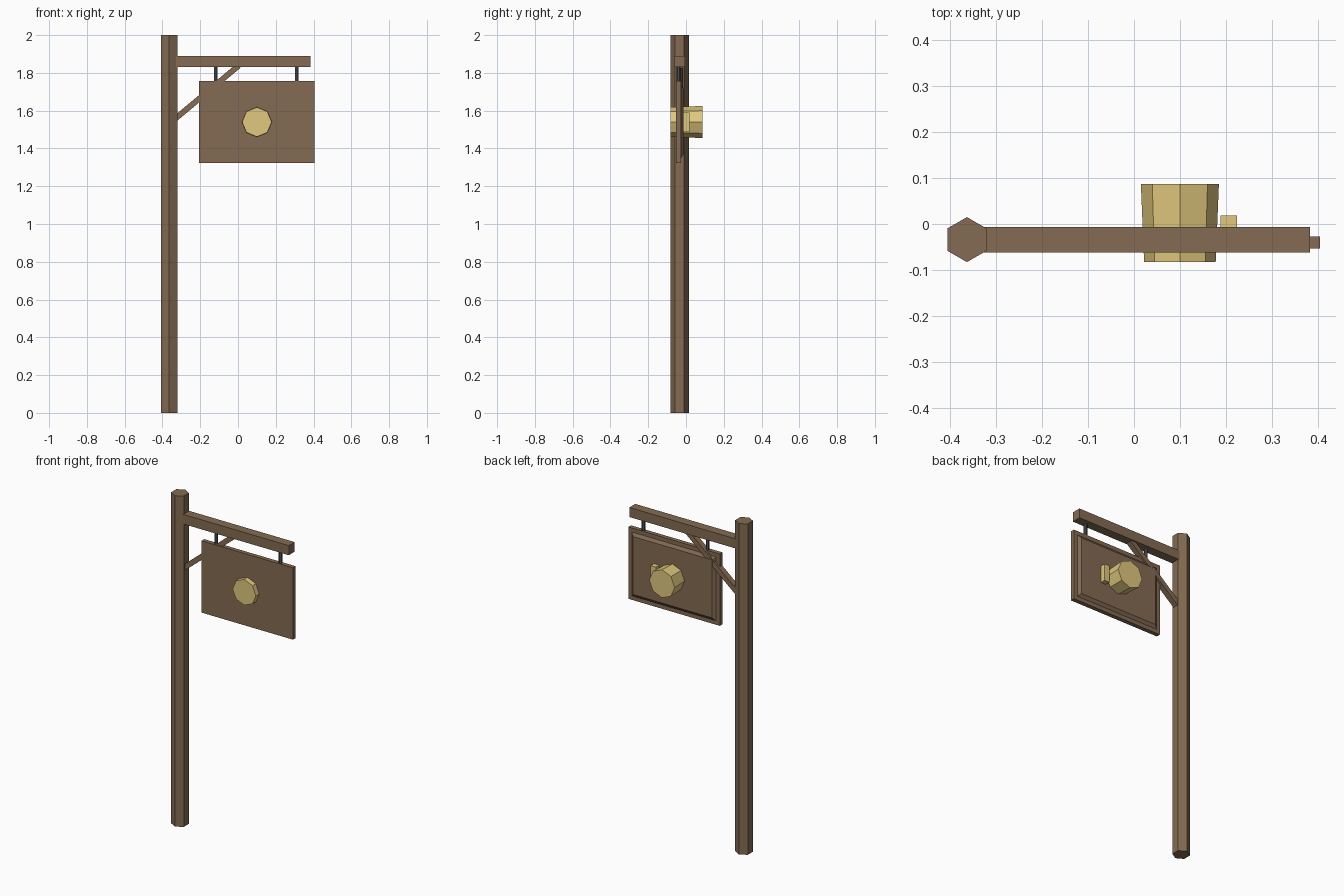
import bpy, bmesh, math
from mathutils import Matrix, Vector

if "Cube" in bpy.data.objects:
    bpy.data.objects.remove(bpy.data.objects["Cube"])


def material(name, rgb):
    m = bpy.data.materials.new(name)
    m.diffuse_color = (*rgb, 1)
    m.use_nodes = True
    m.node_tree.nodes["Principled BSDF"].inputs["Base Color"].default_value = m.diffuse_color
    return m


WOOD = material("wood", (0.23, 0.147, 0.085))
GOLD = material("gold", (0.75, 0.58, 0.21))
IRON = material("iron", (0.07, 0.08, 0.09))


def finish(name, bm, mat):
    bmesh.ops.recalc_face_normals(bm, faces=bm.faces)
    mesh = bpy.data.meshes.new(name)
    bm.to_mesh(mesh)
    bm.free()
    mesh.materials.append(mat)
    obj = bpy.data.objects.new(name, mesh)
    bpy.context.collection.objects.link(obj)
    return obj


def box(name, lo, hi, mat, back_inset=0):
    """Box between two corners; back_inset chamfers the +y side inward."""
    lo, hi = Vector(lo), Vector(hi)
    mid, size = (lo + hi) / 2, hi - lo
    bm = bmesh.new()
    bmesh.ops.create_cube(bm, size=1)
    for v in bm.verts:
        inset = back_inset if v.co.y > 0 else 0
        v.co = Vector((v.co.x * (size.x - 2 * inset), v.co.y * size.y,
                       v.co.z * (size.z - 2 * inset))) + mid
    return finish(name, bm, mat)


def prism(name, start, end, r1, r2, sides, mat, turn=0):
    """Straight n-sided prism running from start to end."""
    start, end = Vector(start), Vector(end)
    axis = end - start
    rot = axis.to_track_quat('Z', 'Y').to_matrix().to_4x4()
    bm = bmesh.new()
    bmesh.ops.create_cone(bm, cap_ends=True, segments=sides, radius1=r1,
                          radius2=r2, depth=axis.length,
                          matrix=Matrix.Translation((start + end) / 2) @ rot
                          @ Matrix.Rotation(turn, 4, 'Z'))
    return finish(name, bm, mat)


def hex_post(name, x, y, z0, z1, r, mat):
    """Upright hexagonal post with corners pointing along y."""
    bm = bmesh.new()
    ring = [bm.verts.new((x + r * math.sin(i * math.pi / 3),
                          y + r * math.cos(i * math.pi / 3), z0)) for i in range(6)]
    base = bm.faces.new(ring)
    top = bmesh.ops.extrude_face_region(bm, geom=[base], use_keep_orig=True)["geom"]
    bmesh.ops.translate(bm, vec=(0, 0, z1 - z0),
                        verts=[g for g in top if isinstance(g, bmesh.types.BMVert)])
    return finish(name, bm, mat)


# Post and crossbeam
hex_post("post", -0.364, -0.034, 0, 2, 0.049, WOOD)
box("crossbeam", (-0.33, -0.062, 1.832), (0.383, -0.006, 1.89), WOOD)

# Diagonal brace
a, b = Vector((-0.335, -0.032, 1.555)), Vector((0.003, -0.032, 1.838))
brace = box("brace", (-(b - a).length / 2, -0.017, -0.015),
            ((b - a).length / 2, 0.017, 0.015), WOOD)
brace.data.transform(Matrix.Translation((a + b) / 2)
                     @ Matrix.Rotation(-math.atan2(b.z - a.z, b.x - a.x), 4, 'Y'))

# Iron hangers
for side, x in (("left", -0.117), ("right", 0.312)):
    hex_post(side + "_hanger", x, -0.04, 1.75, 1.84, 0.0105, IRON)

# Sign board with a raised, chamfered panel on the back
box("sign_board", (-0.207, -0.053, 1.324), (0.405, -0.027, 1.758), WOOD)
box("back_panel", (-0.187, -0.03, 1.344), (0.385, -0.014, 1.738), WOOD, 0.022)

# Mug emblem through the board, with its handle
prism("mug", (0.1, -0.083, 1.54), (0.1, 0.087, 1.54), 0.078, 0.085, 8, GOLD)
box("mug_handle", (0.189, -0.016, 1.487), (0.224, 0.018, 1.59), GOLD)
